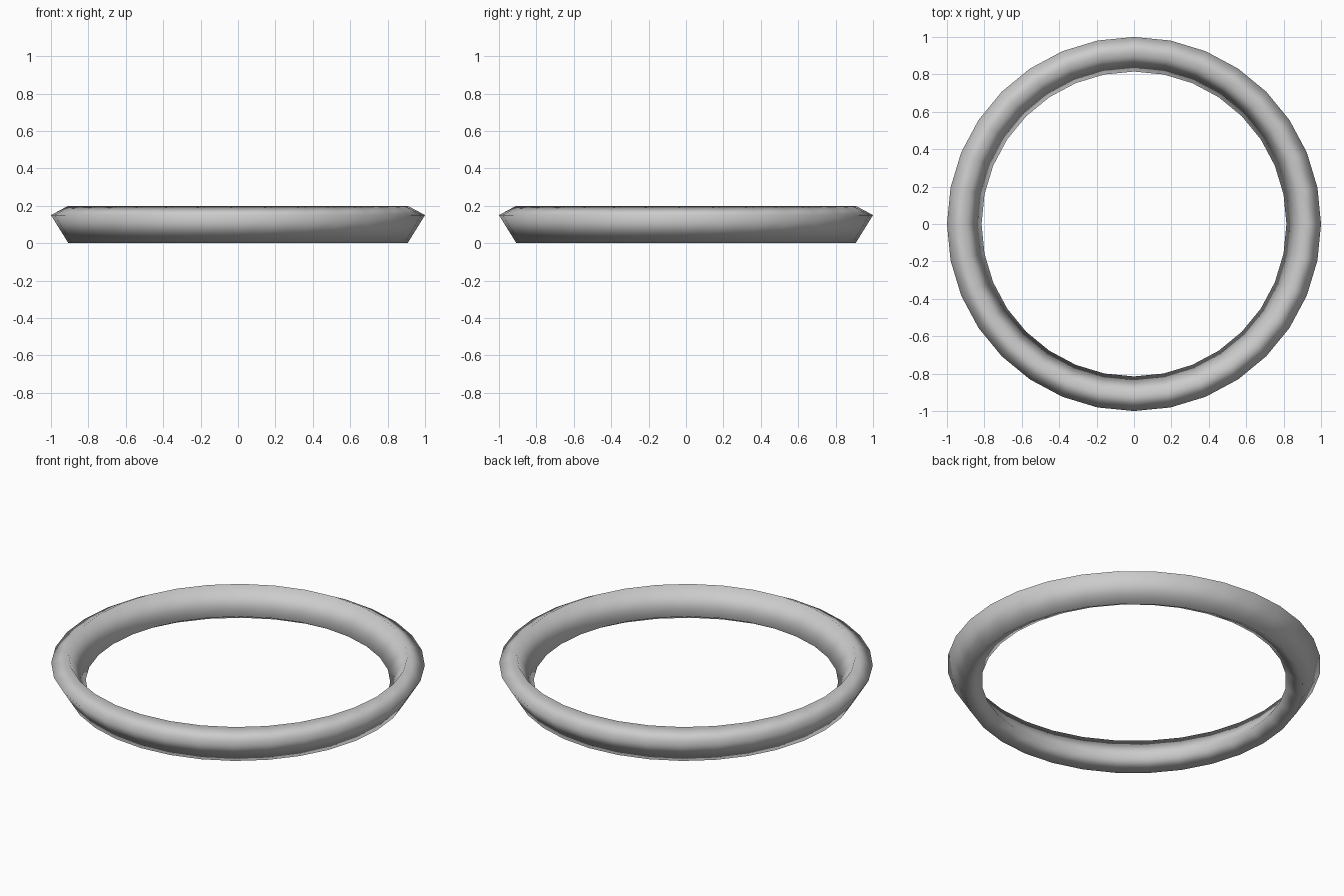
import bpy, bmesh, math

if "Cube" in bpy.data.objects:
    bpy.data.objects.remove(bpy.data.objects["Cube"])

SIDES = 32
# Slanted four-sided cross-section: (radius, height)
PROFILE = [(0.907, 0.0), (1.0, 0.15), (0.907, 0.2), (0.815, 0.05)]

# Ring: sweep the cross-section around the z axis
bm = bmesh.new()
loops = []
for i in range(SIDES):
    a = 2 * math.pi * i / SIDES
    loops.append([bm.verts.new((r * math.cos(a), r * math.sin(a), z)) for r, z in PROFILE])
n = len(PROFILE)
for i in range(SIDES):
    a, b = loops[i], loops[(i + 1) % SIDES]
    for j in range(n):
        k = (j + 1) % n
        face = bm.faces.new((a[j], b[j], b[k], a[k]))
        face.smooth = True
bmesh.ops.recalc_face_normals(bm, faces=bm.faces)

mesh = bpy.data.meshes.new("ring")
bm.to_mesh(mesh)
bm.free()
bpy.context.collection.objects.link(bpy.data.objects.new("ring", mesh))
